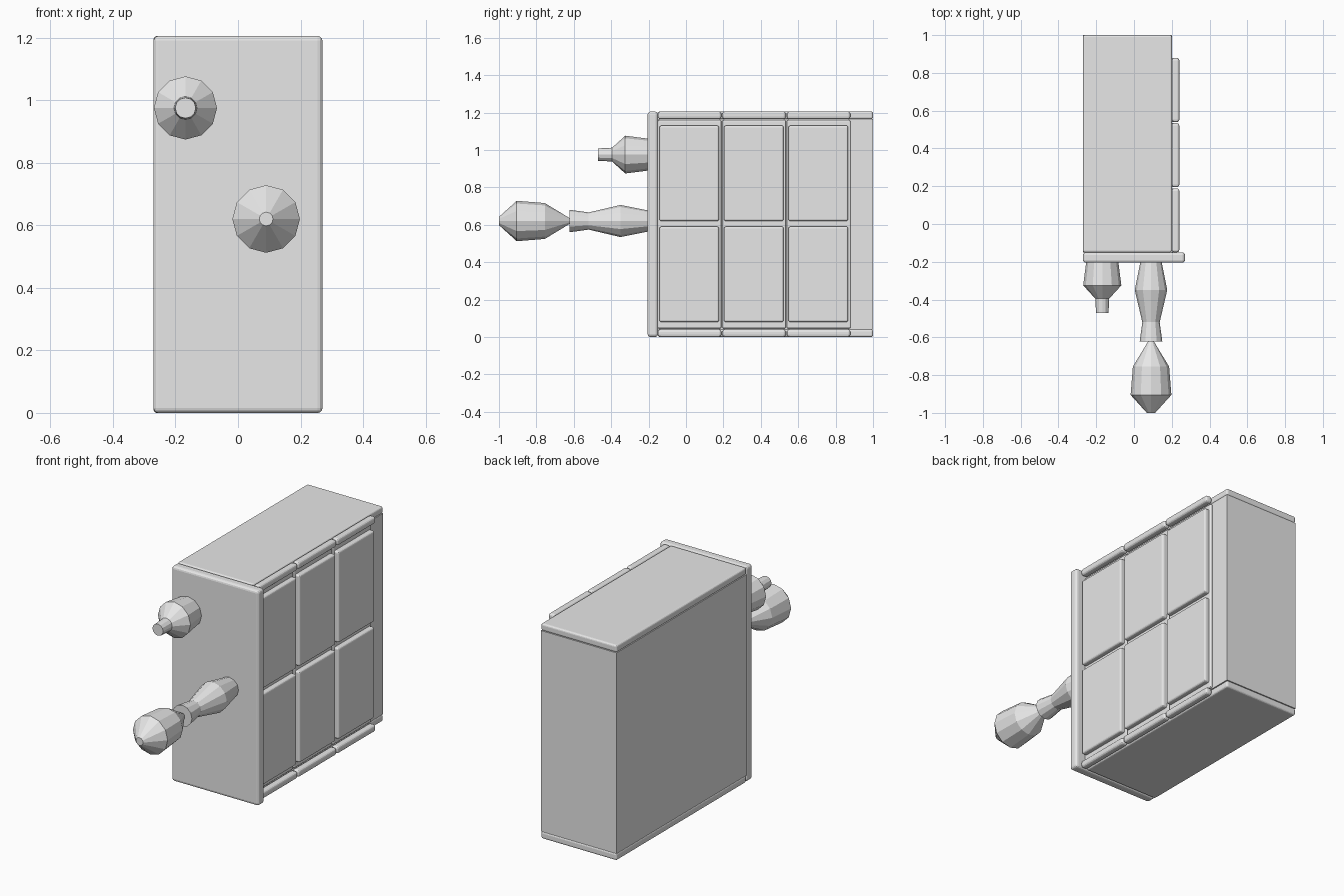
import bpy
import bmesh
from math import cos, sin, tau

cube = bpy.data.objects.get("Cube")
if cube:
    bpy.data.objects.remove(cube)

grey = bpy.data.materials.new("light_grey")
grey.use_nodes = True
grey.diffuse_color = (0.8, 0.8, 0.8, 1)
grey.node_tree.nodes["Principled BSDF"].inputs["Base Color"].default_value = (0.8, 0.8, 0.8, 1)


def add_object(name, bm):
    mesh = bpy.data.meshes.new(name)
    bm.to_mesh(mesh)
    bm.free()
    mesh.materials.append(grey)
    obj = bpy.data.objects.new(name, mesh)
    bpy.context.collection.objects.link(obj)
    return obj


def box(name, xs, ys, zs, bevel=0.0):
    """Box spanning three (low, high) ranges, with optional rounded edges."""
    bm = bmesh.new()
    bmesh.ops.create_cube(bm, size=1)
    for v in bm.verts:
        v.co = [r[0] if c < 0 else r[1] for c, r in zip(v.co, (xs, ys, zs))]
    if bevel:
        bmesh.ops.bevel(bm, geom=bm.edges[:], offset=bevel, segments=3,
                        profile=0.5, affect='EDGES')
    return add_object(name, bm)


def turned(name, x, z, profile, sides=12):
    """Faceted lathe shape along y from (y, radius) pairs, capped at both ends."""
    bm = bmesh.new()
    rings = [[bm.verts.new((x + r * cos(tau * i / sides), y, z + r * sin(tau * i / sides)))
              for i in range(sides)] for y, r in profile]
    for a, b in zip(rings, rings[1:]):
        for i in range(sides):
            j = (i + 1) % sides
            bm.faces.new((a[i], a[j], b[j], b[i]))
    bm.faces.new(rings[0])
    bm.faces.new(rings[-1])
    bmesh.ops.recalc_face_normals(bm, faces=bm.faces[:])
    return add_object(name, bm)


TOP = 1.205
SLAB = 0.04
BODY_X = (-0.27, 0.2)
BODY_Y = (-0.15, 1.0)

# Main case, its top and bottom boards and the front plate
box("case", BODY_X, BODY_Y, (SLAB, TOP - SLAB))
box("front_plate", (-0.27, 0.27), (-0.205, -0.15), (0, TOP), 0.015)
for label, z in (("bottom", 0), ("top", TOP - SLAB)):
    box(label + "_board", BODY_X, BODY_Y, (z, z + SLAB), 0.01)

# Three side columns, each with a backing, two rails and two raised panels
PITCH = 0.345
for col in range(3):
    y = -0.15 + col * PITCH
    span = (y, y + PITCH - 0.006)
    box(f"backing_{col}", (0.19, 0.213), span, (0.046, TOP - 0.046), 0.006)
    for label, z in (("bottom", 0), ("top", TOP - SLAB)):
        box(f"{label}_rail_{col}", (0.2, 0.24), span, (z, z + SLAB), 0.013)
    for label, z in (("lower", 0.08), ("upper", 0.62)):
        box(f"{label}_panel_{col}", (0.2, 0.24), (y + 0.008, y + 0.327),
            (z, z + 0.51), 0.01)

# Short knob with a thin stem
turned("knob", -0.168, 0.975,
       [(-0.2, 0.085), (-0.325, 0.101), (-0.395, 0.037), (-0.47, 0.033)])

# Long turned handle and its bulb
turned("handle_shaft", 0.09, 0.62,
       [(-0.2, 0.056), (-0.35, 0.086), (-0.52, 0.046), (-0.622, 0.06)])
turned("handle_bulb", 0.09, 0.62,
       [(-0.61, 0.008), (-0.755, 0.096), (-0.905, 0.108), (-1.0, 0.022)])
